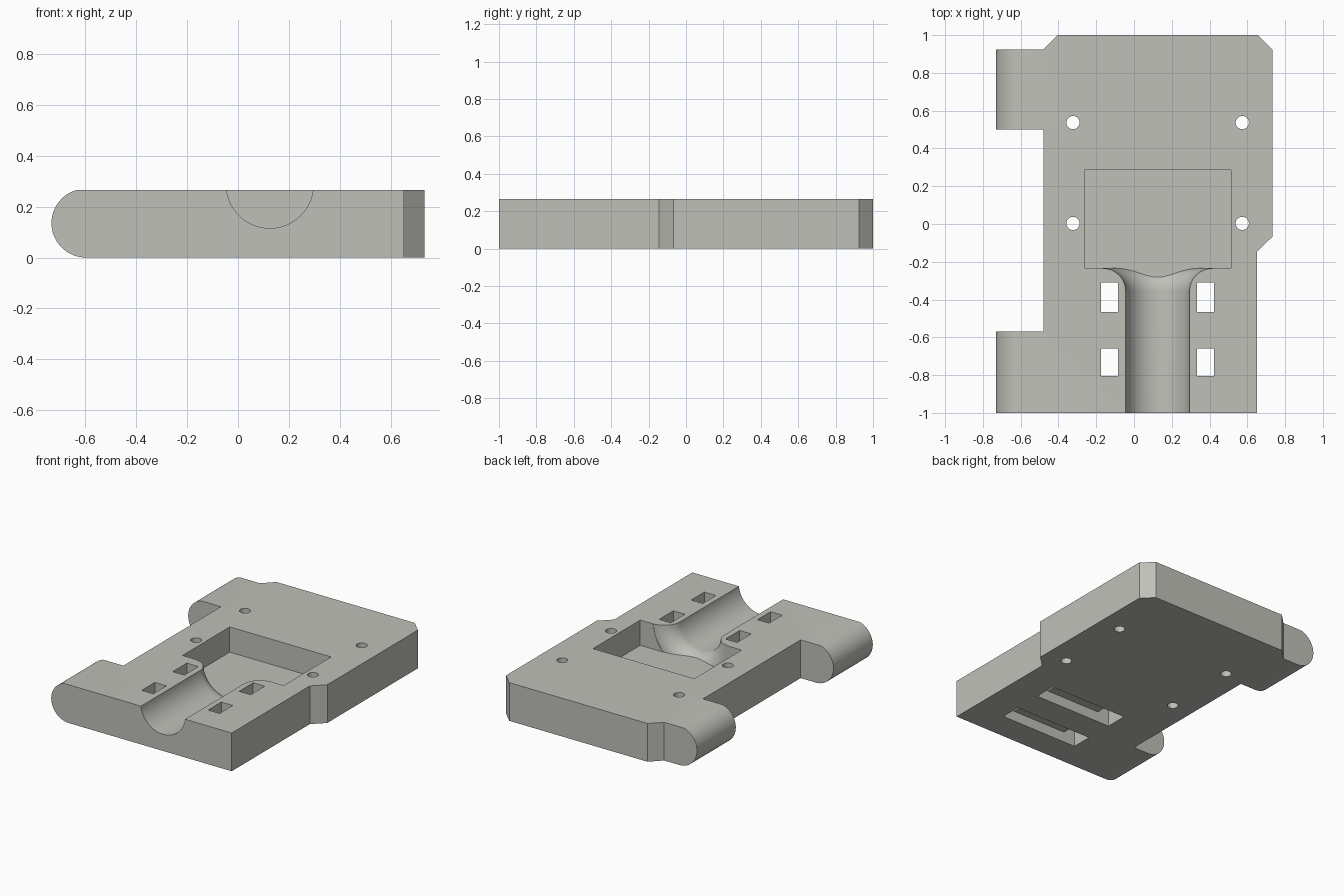
import bpy, bmesh, math
from mathutils import Vector

if "Cube" in bpy.data.objects:
    bpy.data.objects.remove(bpy.data.objects["Cube"])

TOP = 0.265      # plate thickness
FLOOR = 0.09     # pocket floor height


def make_object(name, bm):
    bmesh.ops.recalc_face_normals(bm, faces=bm.faces)
    mesh = bpy.data.meshes.new(name)
    bm.to_mesh(mesh)
    bm.free()
    obj = bpy.data.objects.new(name, mesh)
    bpy.context.collection.objects.link(obj)
    return obj


def prism(name, points, offset):
    """Extrude a closed 3D outline along an offset."""
    bm = bmesh.new()
    face = bm.faces.new([bm.verts.new(p) for p in points])
    moved = bmesh.ops.extrude_face_region(bm, geom=[face])["geom"]
    bmesh.ops.translate(bm, vec=Vector(offset),
                        verts=[v for v in moved if isinstance(v, bmesh.types.BMVert)])
    if not face.is_valid or len(bm.faces) < len(points) + 2:
        bm.faces.new([v for v in bm.verts][:len(points)])
    return make_object(name, bm)


def box(name, x0, x1, y0, y1, z0, z1):
    return prism(name, [(x0, y0, z0), (x1, y0, z0), (x1, y1, z0), (x0, y1, z0)],
                 (0, 0, z1 - z0))


def boolean(target, tool, operation):
    """Apply a boolean and discard the tool."""
    mod = target.modifiers.new("cut", 'BOOLEAN')
    mod.operation, mod.solver, mod.object = operation, 'EXACT', tool
    tool.hide_render = True
    bpy.context.view_layer.objects.active = target
    bpy.ops.object.modifier_apply(modifier=mod.name)
    bpy.data.objects.remove(tool)


# Plate outline with two lugs on the left and chamfered corners
outline = [(-0.80, -1), (0.652, -1), (0.652, -0.145), (0.732, -0.068), (0.732, 0.925),
           (0.655, 1), (-0.405, 1), (-0.48, 0.925), (-0.80, 0.925), (-0.80, 0.50),
           (-0.48, 0.50), (-0.48, -0.57), (-0.80, -0.57)]
body = prism("mounting_plate", [(x, y, -0.1) for x, y in outline], (0, 0, 0.5))

# Side profile: flat slab with a rounded left edge, trimmed flat at the top
R = 0.135
start, end = math.pi / 2 + math.acos((TOP - R) / R), 1.5 * math.pi
arc = [(-0.597 + R * math.cos(a), R + R * math.sin(a))
       for a in (start + (end - start) * i / 32 for i in range(33))]
profile = arc + [(1.0, 0.0), (1.0, TOP)]
boolean(body, prism("slab_profile", [(x, -1.2, z) for x, z in profile], (0, 2.4, 0)),
        'INTERSECT')

# Cable groove: a round channel whose inner end flares out into the pocket
GX, GZ, GR, FR, FY = 0.125, 0.286, 0.171, 0.12, -0.355
rings = [(-1.1, GR)]
rings += [(FY + FR * math.sin(a), GR + FR * (1 - math.cos(a)))
          for a in (math.pi / 2 * i / 16 for i in range(17))]
rings.append((-0.225, GR + FR))
bm = bmesh.new()
N = 64
loops = [[bm.verts.new((GX + r * math.cos(2 * math.pi * i / N), y,
                        GZ + r * math.sin(2 * math.pi * i / N))) for i in range(N)]
         for y, r in rings]
for a, b in zip(loops, loops[1:]):
    for i in range(N):
        j = (i + 1) % N
        bm.faces.new((a[i], a[j], b[j], b[i]))
bm.faces.new(loops[0])
bm.faces.new(loops[-1])
groove = make_object("groove_cutter", bm)
boolean(groove, box("groove_limit", -1, 1, -2, 1, FLOOR, 1), 'INTERSECT')
boolean(body, groove, 'DIFFERENCE')

# Rectangular pocket
boolean(body, box("pocket_cutter", -0.263, 0.514, -0.233, 0.285, FLOOR, 0.5), 'DIFFERENCE')

# Strap slots, joined in pairs by a channel across the underside
for y0, y1 in ((-0.805, -0.66), (-0.465, -0.31)):
    for x0, x1 in ((-0.175, -0.086), (0.334, 0.423)):
        boolean(body, box("slot_cutter", x0, x1, y0, y1, -0.2, 0.5), 'DIFFERENCE')
    boolean(body, box("channel_cutter", -0.175, 0.423, y0, y1, -0.2, 0.072), 'DIFFERENCE')

# Four screw holes
for x in (-0.323, 0.573):
    for y in (0.003, 0.537):
        ring = [(x + 0.035 * math.cos(math.pi * i / 16),
                 y + 0.035 * math.sin(math.pi * i / 16), -0.2) for i in range(32)]
        boolean(body, prism("screw_hole_cutter", ring, (0, 0, 0.8)), 'DIFFERENCE')

# Colour and shading
grey = bpy.data.materials.new("warm_grey")
grey.diffuse_color = (0.53, 0.53, 0.49, 1)
grey.use_nodes = True
grey.node_tree.nodes["Principled BSDF"].inputs["Base Color"].default_value = grey.diffuse_color
body.data.materials.clear()
body.data.materials.append(grey)
for poly in body.data.polygons:
    poly.material_index = 0
bpy.ops.object.select_all(action='DESELECT')
body.select_set(True)
bpy.context.view_layer.objects.active = body
bpy.ops.object.shade_smooth_by_angle(angle=math.radians(30))
